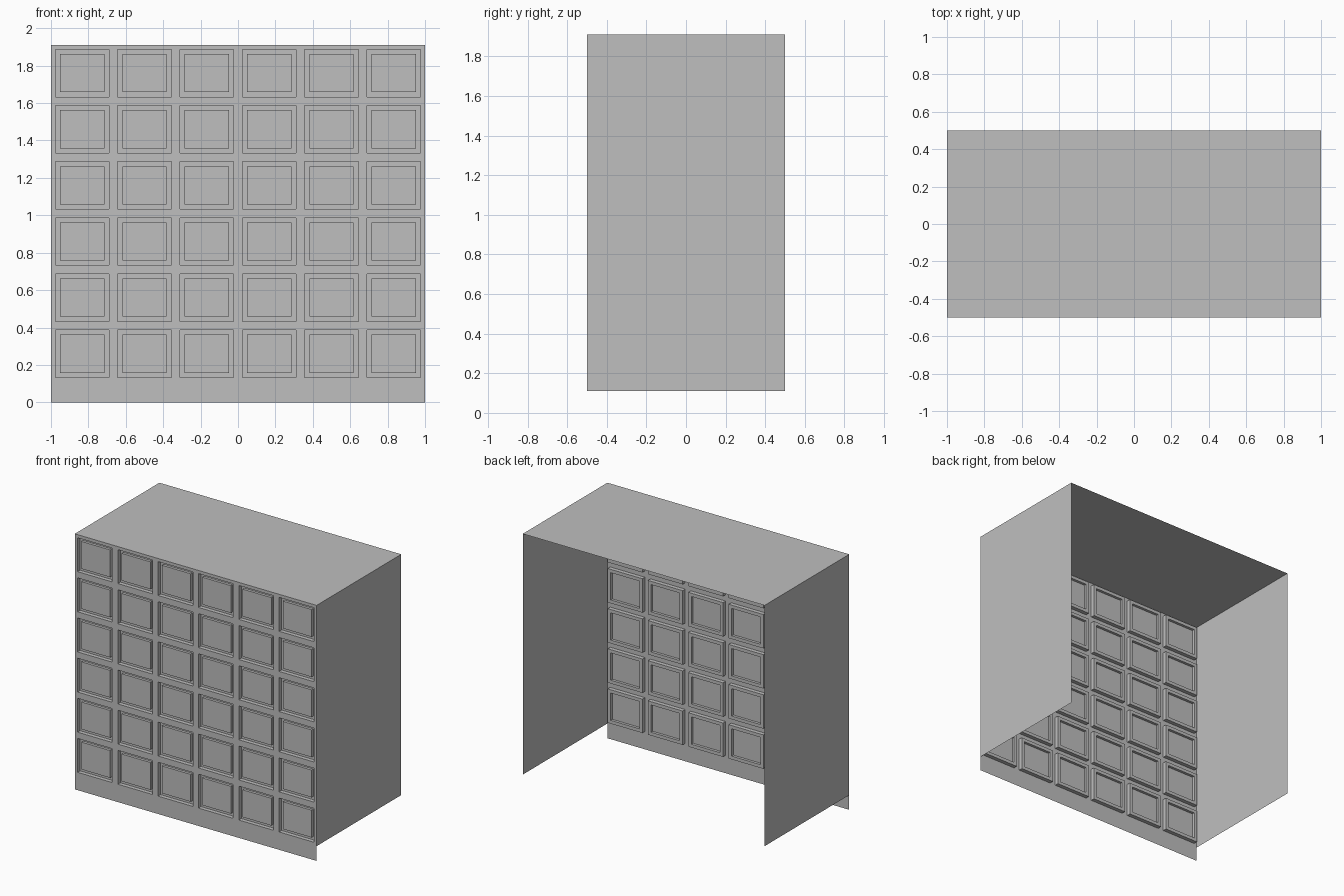
import bpy, bmesh

if "Cube" in bpy.data.objects:
    bpy.data.objects.remove(bpy.data.objects["Cube"])

COLS, ROWS = 6, 6
BASE, TOP = 0.11, 1.91      # bottom of the carcass, top of the cabinet
HALF_W, HALF_D = 1.0, 0.5

grey = bpy.data.materials.new("plain grey")
grey.diffuse_color = (0.52, 0.52, 0.52, 1)
grey.use_nodes = True
grey.node_tree.nodes["Principled BSDF"].inputs["Base Color"].default_value = grey.diffuse_color


def finish(bm, name):
    mesh = bpy.data.meshes.new(name)
    bm.to_mesh(mesh)
    bm.free()
    mesh.materials.append(grey)
    obj = bpy.data.objects.new(name, mesh)
    bpy.context.collection.objects.link(obj)
    return obj


def sheet(name, corners):
    bm = bmesh.new()
    bm.faces.new([bm.verts.new(c) for c in corners])
    return finish(bm, name)


def step(bm, faces, inset, depth):
    """Inset each face, then push it straight back (+y) with square walls."""
    bmesh.ops.inset_individual(bm, faces=faces, thickness=inset, depth=0)
    for f in faces:
        new = bmesh.ops.extrude_face_region(bm, geom=[f])["geom"]
        top = [g for g in new if isinstance(g, bmesh.types.BMFace)][0]
        bmesh.ops.translate(bm, verts=top.verts, vec=(0, depth, 0))
        yield top
    bmesh.ops.delete(bm, geom=faces, context='FACES_ONLY')


# drawer front: open sheet with a skirt row and a grid of cells
bm = bmesh.new()
xs = [-HALF_W + 2 * HALF_W * i / COLS for i in range(COLS + 1)]
zs = [0] + [BASE + (TOP - BASE) * j / ROWS for j in range(ROWS + 1)]
grid = [[bm.verts.new((x, -HALF_D, z)) for x in xs] for z in zs]
cells = []
for j in range(ROWS + 1):
    for i in range(COLS):
        f = bm.faces.new((grid[j][i], grid[j][i + 1],
                          grid[j + 1][i + 1], grid[j + 1][i]))
        if j > 0:
            cells.append(f)
bm.normal_update()
# recessed drawer border, then the centre panel raised again
borders = list(step(bm, cells, 0.033, 0.03))
bm.normal_update()
panels = list(step(bm, borders, 0.035, -0.02))
bm.normal_update()
finish(bm, "drawer_front")

# side walls
for name, s in (("left_side", -1), ("right_side", 1)):
    c = [(s * HALF_W, -HALF_D, BASE), (s * HALF_W, HALF_D, BASE),
         (s * HALF_W, HALF_D, TOP), (s * HALF_W, -HALF_D, TOP)]
    sheet(name, c if s > 0 else c[::-1])

# top
sheet("top", [(-HALF_W, -HALF_D, TOP), (HALF_W, -HALF_D, TOP),
              (HALF_W, HALF_D, TOP), (-HALF_W, HALF_D, TOP)])
